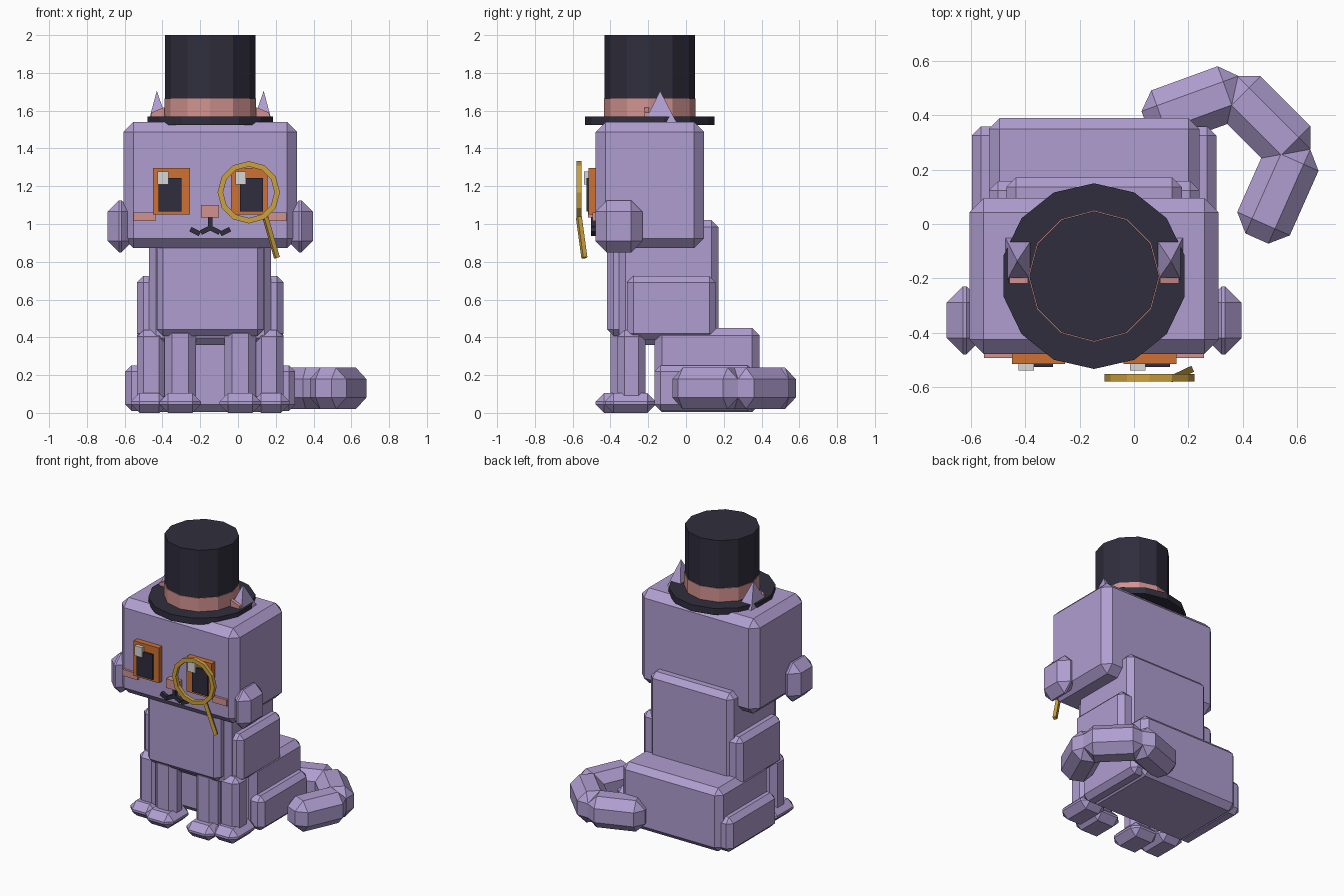
import bpy, bmesh, math
from mathutils import Matrix, Vector

if "Cube" in bpy.data.objects:
    bpy.data.objects.remove(bpy.data.objects["Cube"])

CX = -0.147   # centre line of the body


def material(name, rgb):
    m = bpy.data.materials.new(name)
    m.diffuse_color = (*rgb, 1)
    m.use_nodes = True
    m.node_tree.nodes["Principled BSDF"].inputs["Base Color"].default_value = m.diffuse_color
    return m


LILAC = material("lilac fur", (0.43, 0.34, 0.63))
DARK = material("dark felt", (0.029, 0.027, 0.046))
PINK = material("dusty pink", (0.64, 0.29, 0.28))
ORANGE = material("orange", (0.61, 0.165, 0.032))
GOLD = material("gold", (0.61, 0.36, 0.05))
WHITE = material("pale grey", (0.68, 0.68, 0.68))


def finish(name, bm, mat):
    bmesh.ops.recalc_face_normals(bm, faces=bm.faces)
    me = bpy.data.meshes.new(name)
    bm.to_mesh(me)
    bm.free()
    me.materials.append(mat)
    ob = bpy.data.objects.new(name, me)
    bpy.context.collection.objects.link(ob)
    return ob


def block(name, size, matrix, mat, bevel=0.0):
    bm = bmesh.new()
    bmesh.ops.create_cube(bm, size=1)
    bmesh.ops.scale(bm, vec=size, verts=bm.verts)
    if bevel:
        bmesh.ops.bevel(bm, geom=bm.edges[:], offset=bevel, segments=1,
                        affect='EDGES', profile=0.5)
    bm.transform(matrix)
    return finish(name, bm, mat)


def box(name, x, y, z, mat=LILAC, bevel=0.0):
    """Chamfered box from its extents."""
    size = [b - a for a, b in (x, y, z)]
    mid = Vector([(a + b) / 2 for a, b in (x, y, z)])
    return block(name, size, Matrix.Translation(mid), mat, bevel)


def pair(name, x, y, z, mat=LILAC, bevel=0.0):
    """Two boxes mirrored about the body; x is the distance from the centre line."""
    box(name + "_right", (CX + x[0], CX + x[1]), y, z, mat, bevel)
    box(name + "_left", (CX - x[1], CX - x[0]), y, z, mat, bevel)


def rod(name, a, b, width, depth, mat):
    a, b = Vector(a), Vector(b)
    rot = (b - a).to_track_quat('Z', 'Y').to_matrix().to_4x4()
    return block(name, (width, depth, (b - a).length),
                 Matrix.Translation((a + b) / 2) @ rot, mat)


def drum(name, r, z0, z1, sides, mat):
    bm = bmesh.new()
    bmesh.ops.create_cone(bm, cap_ends=True, segments=sides, radius1=r, radius2=r,
                          depth=z1 - z0)
    # first vertex points along y
    start = max(bm.verts, key=lambda v: v.co.y)
    turn = math.pi / 2 - math.atan2(start.co.y, start.co.x)
    bm.transform(Matrix.Translation((CX, -0.192, (z0 + z1) / 2)) @ Matrix.Rotation(turn, 4, 'Z'))
    return finish(name, bm, mat)


# body
box("head", (-0.606, 0.312), (-0.478, 0.095), (0.872, 1.54), bevel=0.052)
box("torso", (-0.47, 0.176), (-0.355, 0.172), (0.36, 1.02), bevel=0.036)
box("chest", (-0.43, 0.137), (-0.418, -0.2), (0.408, 0.95), bevel=0.034)
box("hindquarters", (-0.535, 0.241), (-0.168, 0.39), (0.005, 0.45), bevel=0.04)
pair("cheek_tuft", (0.41, 0.543), (-0.48, -0.23), (0.85, 1.125), bevel=0.06)
pair("shoulder", (0.25, 0.388), (-0.312, 0.158), (0.385, 0.725), bevel=0.034)
pair("haunch", (0.33, 0.45), (-0.168, 0.36), (0.01, 0.252), bevel=0.034)

# legs and paws
pair("front_leg", (0.075, 0.243), (-0.40, -0.265), (0.05, 0.46), bevel=0.04)
pair("front_paw", (0.05, 0.268), (-0.478, -0.225), (0.0, 0.105), bevel=0.045)
pair("side_leg", (0.235, 0.388), (-0.362, -0.215), (0.05, 0.44), bevel=0.036)
pair("side_paw", (0.225, 0.42), (-0.43, -0.16), (0.0, 0.105), bevel=0.045)

# curled tail
for i, (x, y, angle) in enumerate([(0.222, 0.437, 20), (0.483, 0.378, -45), (0.53, 0.12, 66)]):
    m = Matrix.Translation((x, y, 0.13)) @ Matrix.Rotation(math.radians(angle), 4, 'Z')
    block(f"tail_{i + 1}", (0.38, 0.212, 0.218), m, LILAC, 0.06)

# ears poking through the hat brim
for side, s in (("left", -1), ("right", 1)):
    bm = bmesh.new()
    base = [bm.verts.new((CX + s * x, y, 1.51)) for x, y in
            ((0.215, -0.235), (0.335, -0.235), (0.335, -0.035), (0.215, -0.035))]
    tip = bm.verts.new((CX + s * 0.283, -0.137, 1.705))
    bm.faces.new(base)
    for i in range(4):
        bm.faces.new((base[i], base[(i + 1) % 4], tip))
    finish("ear_" + side, bm, LILAC)
    # inner ear wedge
    bm = bmesh.new()
    rings = [[bm.verts.new((CX + s * x, y, z)) for x, z in
              ((0.243, 1.54), (0.315, 1.54), (0.312, 1.59), (0.243, 1.618))]
             for y in (-0.22, -0.197)]
    bm.faces.new(rings[0])
    bm.faces.new(rings[1])
    for i in range(4):
        j = (i + 1) % 4
        bm.faces.new((rings[0][i], rings[0][j], rings[1][j], rings[1][i]))
    finish("inner_ear_" + side, bm, PINK)

# top hat
drum("hat_brim", 0.342, 1.525, 1.57, 14, DARK)
drum("hat_crown", 0.239, 1.55, 2.0, 12, DARK)
drum("hat_band", 0.243, 1.565, 1.665, 12, PINK)

# eyes
for side, x in (("left", -0.45), ("right", -0.038)):
    p = x + (0.03 if side == "left" else 0.048)
    box("iris_" + side, (x, x + 0.195), (-0.516, -0.46), (1.05, 1.297), ORANGE)
    box("pupil_" + side, (p, p + 0.122), (-0.526, -0.50), (1.065, 1.243), DARK)
    h = x + 0.024
    box("glint_" + side, (h, h + 0.057), (-0.54, -0.51), (1.208, 1.278), WHITE)

# muzzle
box("nose", (-0.195, -0.10), (-0.52, -0.46), (1.035, 1.10), PINK)
pair("blush", (0.29, 0.405), (-0.494, -0.46), (1.015, 1.06), PINK)
rod("mouth_middle", (CX, -0.488, 1.04), (CX, -0.488, 0.965), 0.024, 0.03, DARK)
for side, s in (("left", -1), ("right", 1)):
    for name, a, b in (("inner", (0, 0.98), (0.05, 0.955)),
                       ("outer", (0.055, 0.947), (0.105, 0.972))):
        rod(f"mouth_{name}_{side}", (CX + s * a[0], -0.488, a[1]),
            (CX + s * b[0], -0.488, b[1]), 0.03, 0.026, DARK)

# monocle ring
bm = bmesh.new()
N = 12
loops = []
for i in range(N):
    t = 2 * math.pi * i / N
    loops.append([bm.verts.new((0.057 + r * math.cos(t), y, 1.168 + r * math.sin(t)))
                  for r, y in ((0.165, -0.58), (0.165, -0.553), (0.136, -0.553), (0.136, -0.58))])
for i in range(N):
    a, b = loops[i], loops[(i + 1) % N]
    for k in range(4):
        bm.faces.new((a[k], b[k], b[(k + 1) % 4], a[(k + 1) % 4]))
finish("monocle_ring", bm, GOLD)
rod("monocle_handle", (0.145, -0.567, 1.035), (0.206, -0.538, 0.822), 0.024, 0.024, GOLD)
